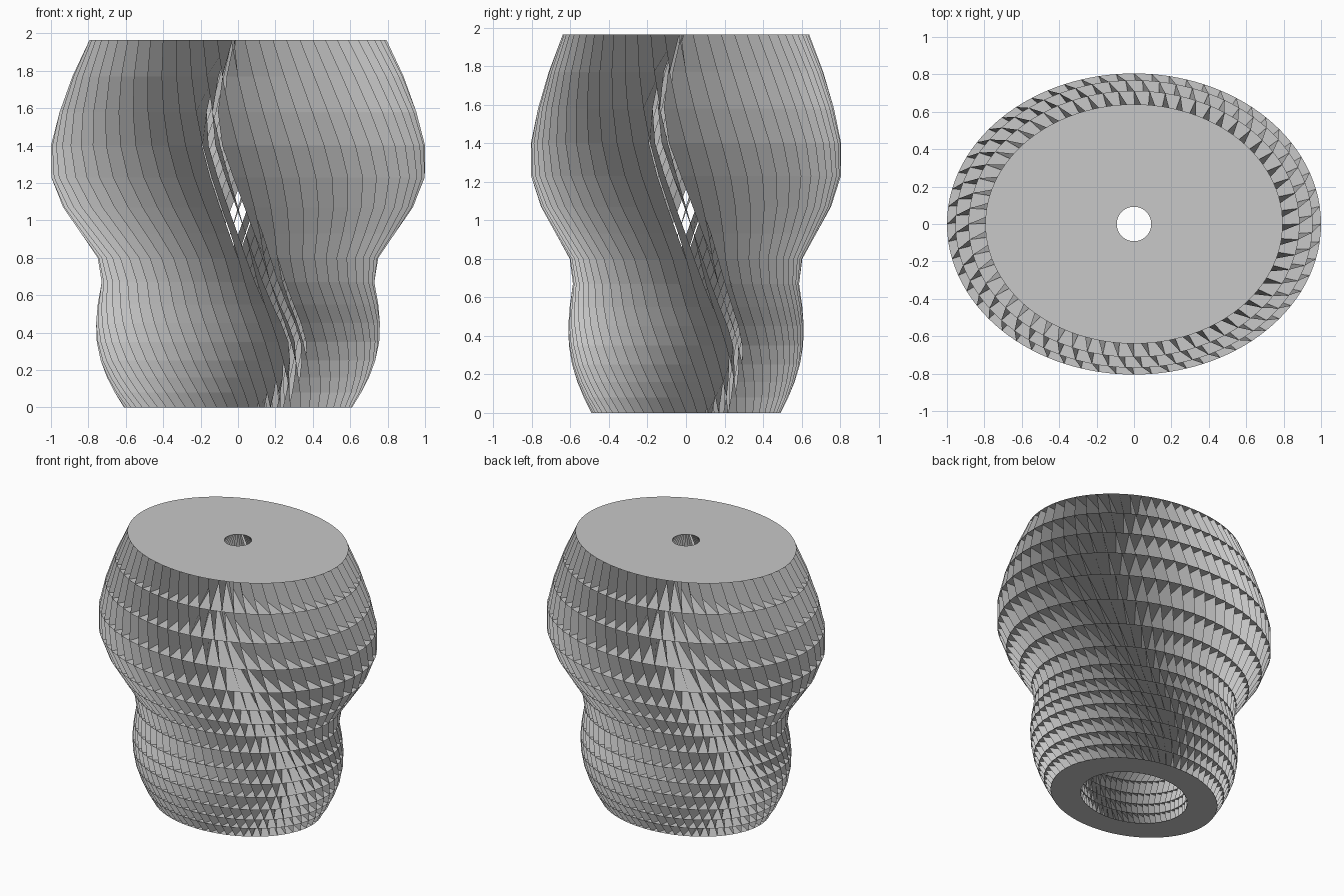
import bpy, bmesh
from math import sin, cos, pi, hypot, asin, floor
from mathutils import Vector

old = bpy.data.objects.get("Cube")
if old:
    bpy.data.objects.remove(old)

FINS = 60        # fins per storey
ASPECT = 0.805   # depth over width of the ellipses

# One entry per floor: height, outer half-width, inner half-width, fin sideways offset
FLOORS = [
    (0.00, 0.61, 0.39, 0.19), (0.08, 0.66, 0.40, 0.25), (0.16, 0.70, 0.41, 0.29),
    (0.25, 0.735, 0.43, 0.32), (0.35, 0.755, 0.44, 0.33), (0.45, 0.76, 0.45, 0.30),
    (0.55, 0.75, 0.45, 0.25), (0.67, 0.73, 0.45, 0.19), (0.80, 0.75, 0.46, 0.12),
    (0.93, 0.84, 0.47, 0.05), (1.07, 0.935, 0.46, -0.02), (1.23, 1.0, 0.44, -0.09),
    (1.40, 1.0, 0.40, -0.15), (1.58, 0.955, 0.34, -0.15), (1.77, 0.885, 0.24, -0.09),
    (1.965, 0.795, 0.092, -0.02),
]

material = bpy.data.materials.new("light_grey")
material.use_nodes = True
grey = (0.58, 0.58, 0.58, 1)
material.diffuse_color = grey
material.node_tree.nodes["Principled BSDF"].inputs["Base Color"].default_value = grey

# Table that spaces points evenly along the ellipse
STEPS = 720
arc = [0.0]
for k in range(STEPS):
    a = 2 * pi * (k + 0.5) / STEPS
    arc.append(arc[-1] + hypot(sin(a), ASPECT * cos(a)))
even = []
k = 0
for n in range(STEPS):
    target = arc[-1] * n / STEPS
    while arc[k + 1] < target:
        k += 1
    even.append(2 * pi * (k + (target - arc[k]) / (arc[k + 1] - arc[k])) / STEPS)
even.append(2 * pi)


def angle_at(turn):
    """Angle for a fraction of the way round the ellipse."""
    f = (turn - floor(turn)) * STEPS
    i = min(int(f), STEPS - 1)
    return even[i] + (even[i + 1] - even[i]) * (f - i)


def rim_point(level, turn, inner=False):
    z, outer_r, inner_r, offset = FLOORS[level]
    r = inner_r if inner else outer_r
    aspect = ASPECT
    if inner:
        aspect += (1 - ASPECT) * (z / FLOORS[-1][0]) ** 4
        turn += (asin(offset / inner_r) - asin(offset / outer_r)) / (2 * pi)
    a = angle_at(turn)
    return Vector((r * cos(a), r * aspect * sin(a), z))


def make_object(name, quads):
    bm = bmesh.new()
    for quad in quads:
        bm.faces.new([bm.verts.new(p) for p in quad])
    bmesh.ops.remove_doubles(bm, verts=bm.verts, dist=0.0001)
    mesh = bpy.data.meshes.new(name)
    bm.to_mesh(mesh)
    bm.free()
    mesh.materials.append(material)
    bpy.context.collection.objects.link(bpy.data.objects.new(name, mesh))


def twist(level):
    """Each floor turns clockwise by half a fin spacing."""
    return -0.5 * level / FINS


top = len(FLOORS) - 1
for level in range(top + 1):
    # Thin elliptical ring floor
    quads = []
    for n in range(FINS * 2):
        t0, t1 = (twist(level) + (n + d) / (FINS * 2) for d in (0, 1))
        quad = [rim_point(level, t0), rim_point(level, t1),
                rim_point(level, t1, True), rim_point(level, t0, True)]
        quads.append(quad[::-1] if level == 0 else quad)
    make_object(f"floor_{level}", quads)

    # Leaning fins between this floor and the next
    if level < top:
        quads = []
        for n in range(FINS):
            lo, hi = twist(level) + n / FINS, twist(level + 1) + n / FINS
            quads.append([rim_point(level, lo), rim_point(level + 1, hi),
                          rim_point(level + 1, hi, True), rim_point(level, lo, True)])
        make_object(f"fins_{level}", quads)
